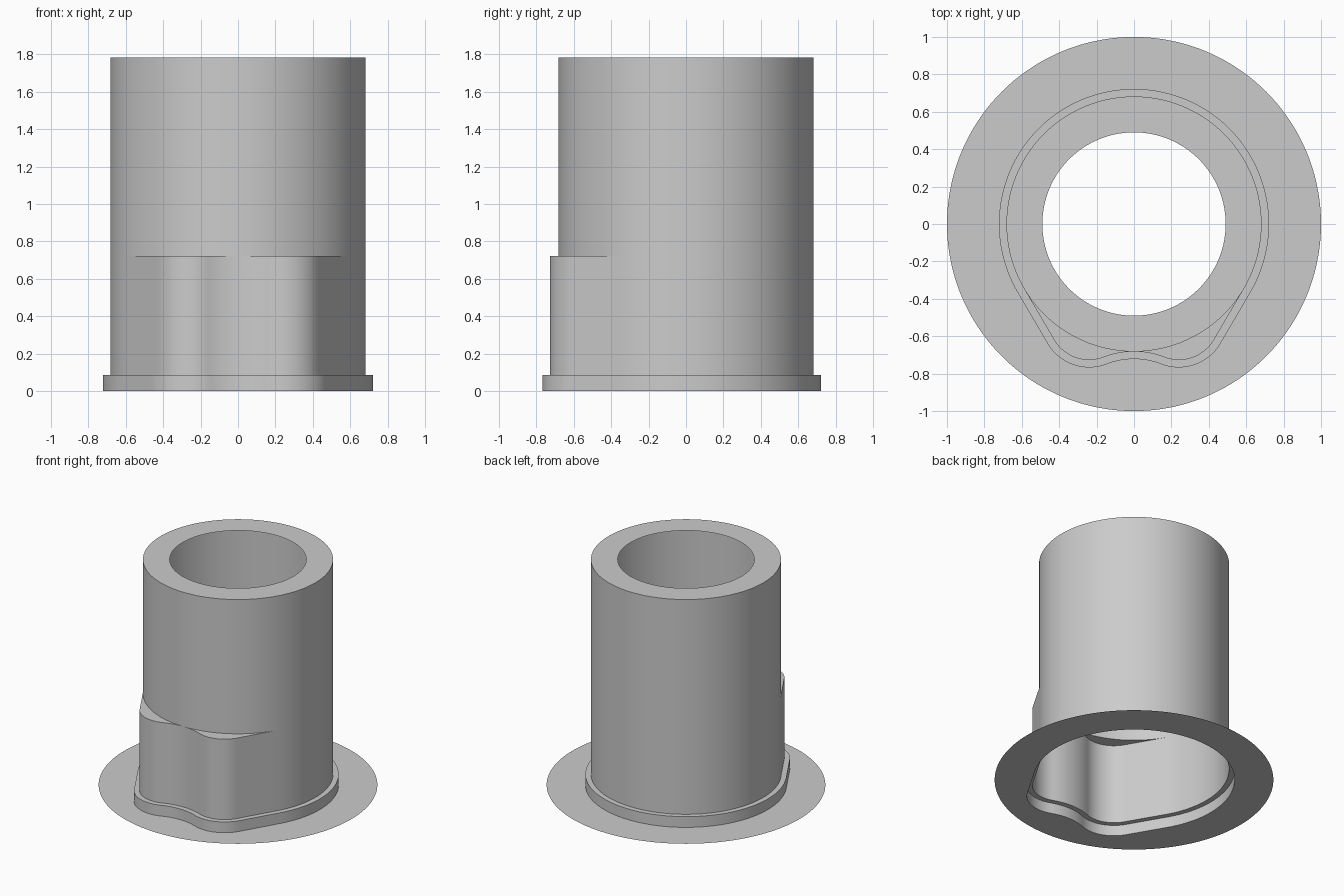
import bpy
import bmesh
from math import atan2, cos, sin, pi, radians, hypot

cube = bpy.data.objects.get("Cube")
if cube:
    bpy.data.objects.remove(cube)

grey = bpy.data.materials.new("plain_grey")
grey.use_nodes = True
grey.diffuse_color = (0.6, 0.6, 0.6, 1)
grey.node_tree.nodes["Principled BSDF"].inputs["Base Color"].default_value = (0.6, 0.6, 0.6, 1)

TUBE_R, HOLE_R, FLANGE_R = 0.682, 0.49, 1.0
COLLAR_Z, SLEEVE_Z, TOP_Z = 0.085, 0.722, 1.785


def arc(cx, cy, r, a0, a1, n):
    """Points along an arc, end points included."""
    return [(cx + r * cos(a0 + (a1 - a0) * i / n),
             cy + r * sin(a0 + (a1 - a0) * i / n)) for i in range(n + 1)]


def lobed_outline(grow):
    """Round outline with two rounded lobes joined by a hollow at the front."""
    lobe_x, lobe_r = 0.24, 0.217
    lobe_y = -0.727 + lobe_r
    gap = -TUBE_R - lobe_y
    hollow_r = (lobe_x ** 2 + gap ** 2 - lobe_r ** 2) / (2 * (lobe_r + gap))
    hollow_y = -TUBE_R - hollow_r
    meet = atan2(hollow_y - lobe_y, -lobe_x)          # lobe towards hollow
    half = arc(0, hollow_y, hollow_r - grow, pi / 2, meet + pi, 10)
    half += arc(lobe_x, lobe_y, lobe_r + grow, meet, -pi / 6, 20)[1:]
    x0, y0 = half[-1]
    back = arc(0, 0, TUBE_R + grow, -pi / 6, pi / 2, 48)
    x1, y1 = back[0]
    half += [(x0 + (x1 - x0) * i / 8, y0 + (y1 - y0) * i / 8) for i in range(1, 8)]
    half += back
    return half + [(-x, y) for x, y in half[-2:0:-1]]


def circle_like(outline, r):
    """Circle whose points line up with the outline's points."""
    return [(x * r / hypot(x, y), y * r / hypot(x, y)) for x, y in outline]


def loft(name, rings):
    """Thin skin through rings given as (outline, height)."""
    bm = bmesh.new()
    loops = [[bm.verts.new((x, y, z)) for x, y in pts] for pts, z in rings]
    for low, high in zip(loops, loops[1:]):
        n = len(low)
        for i in range(n):
            j = (i + 1) % n
            bm.faces.new((low[i], low[j], high[j], high[i]))
    bmesh.ops.remove_doubles(bm, verts=bm.verts, dist=0.0004)
    mesh = bpy.data.meshes.new(name)
    bm.to_mesh(mesh)
    bm.free()
    mesh.materials.append(grey)
    obj = bpy.data.objects.new(name, mesh)
    bpy.context.collection.objects.link(obj)
    bpy.ops.object.select_all(action='DESELECT')
    obj.select_set(True)
    bpy.context.view_layer.objects.active = obj
    bpy.ops.object.shade_smooth_by_angle(angle=radians(30))
    return obj


wall = lobed_outline(0)
rim = lobed_outline(0.04)
tube = circle_like(wall, TUBE_R)

# Flat ring around the foot
loft("base_flange", [(circle_like(rim, FLANGE_R), 0), (rim, 0)])
# Low step around the sleeve
loft("collar", [(rim, 0), (rim, COLLAR_Z), (wall, COLLAR_Z)])
# Lobed lower wall with the ledges above the lobes
loft("lobed_sleeve", [(wall, COLLAR_Z), (wall, SLEEVE_Z), (tube, SLEEVE_Z)])
# Round upper wall closed by a ring with a central opening
loft("upper_tube", [(tube, SLEEVE_Z), (tube, TOP_Z),
                    (circle_like(wall, HOLE_R), TOP_Z)])
